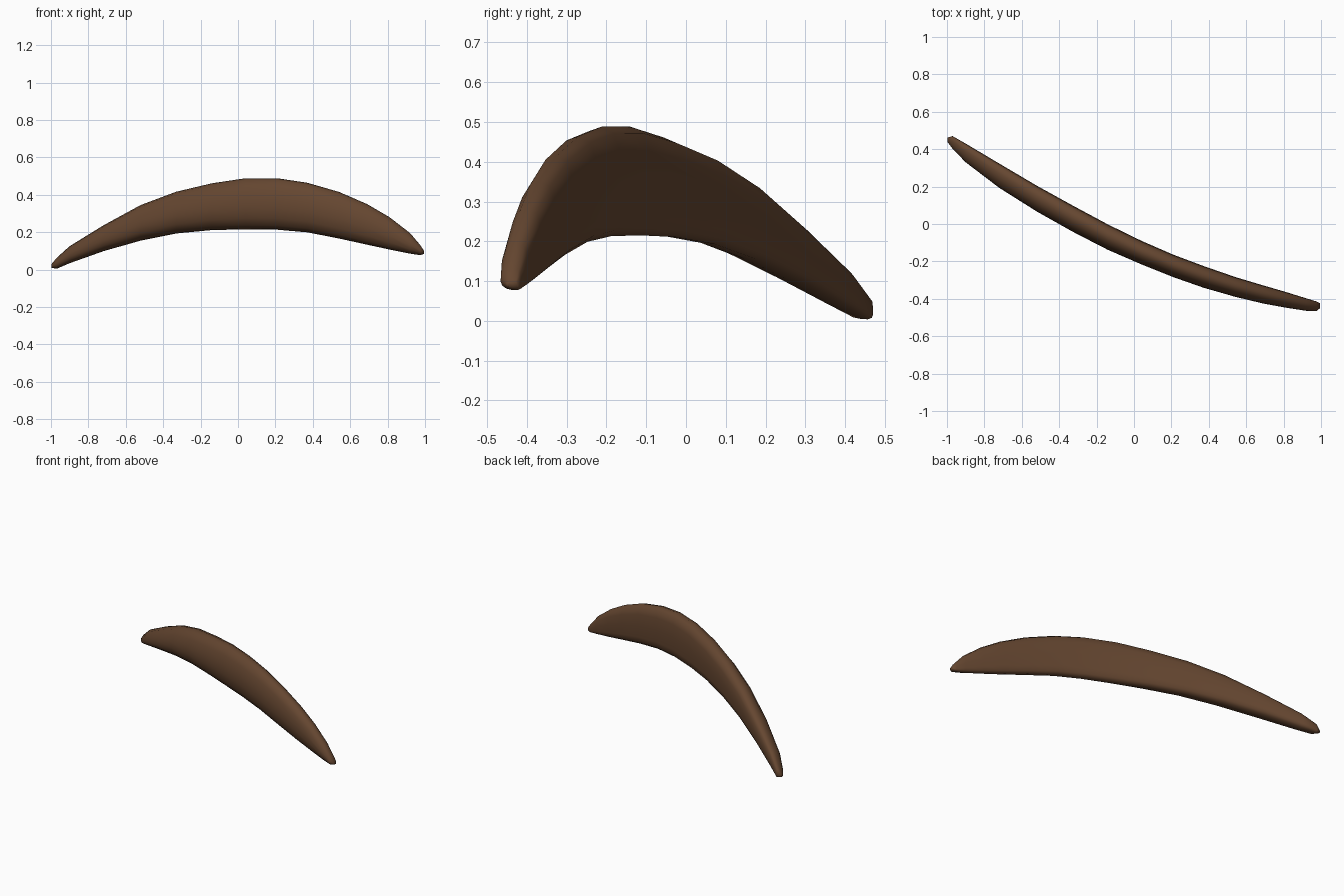
import bpy, bmesh

mat = bpy.data.materials.new("dark brown")
mat.diffuse_color = (0.13, 0.062, 0.03, 1)

# Stations along the arc: x, bottom z, top z, back y, front y
STATIONS = [
    (-0.998, 0.010, 0.028, 0.462, 0.440),
    (-0.970, 0.004, 0.062, 0.470, 0.402),
    (-0.900, 0.034, 0.125, 0.430, 0.330),
    (-0.720, 0.098, 0.236, 0.323, 0.193),
    (-0.520, 0.155, 0.345, 0.205, 0.067),
    (-0.330, 0.193, 0.416, 0.100, -0.040),
    (-0.140, 0.211, 0.461, -0.002, -0.138),
    (0.040, 0.215, 0.488, -0.090, -0.216),
    (0.210, 0.213, 0.488, -0.164, -0.284),
    (0.370, 0.199, 0.464, -0.224, -0.340),
    (0.540, 0.166, 0.415, -0.283, -0.389),
    (0.690, 0.133, 0.350, -0.328, -0.425),
    (0.810, 0.107, 0.280, -0.363, -0.447),
    (0.920, 0.085, 0.195, -0.397, -0.464),
    (0.975, 0.077, 0.130, -0.414, -0.466),
    (0.995, 0.084, 0.100, -0.424, -0.450),
]
# Cross-section: flat back, bulging front (u: back to front, v: bottom to top)
SECTION = [(0.2, 0), (0.05, 0.06), (0, 0.2), (0, 0.5), (0.03, 0.78), (0.14, 0.94),
           (0.4, 1), (0.66, 0.96), (0.86, 0.82), (0.98, 0.6), (1, 0.42),
           (0.92, 0.22), (0.72, 0.08), (0.45, 0.015)]

# Curved tapering bar lofted through the stations
bm = bmesh.new()
rings = [[bm.verts.new((x, yb + (yf - yb) * u, zb + (zt - zb) * v)) for u, v in SECTION]
         for x, zb, zt, yb, yf in STATIONS]
n = len(SECTION)
for a, b in zip(rings, rings[1:]):
    for i in range(n):
        j = (i + 1) % n
        bm.faces.new((a[i], a[j], b[j], b[i]))
bm.faces.new(rings[0])
bm.faces.new(rings[-1])
bmesh.ops.recalc_face_normals(bm, faces=bm.faces[:])
for f in bm.faces:
    f.smooth = True
mesh = bpy.data.meshes.new("curved_bar")
bm.to_mesh(mesh)
bm.free()
mesh.materials.append(mat)
bar = bpy.data.objects.new("curved_bar", mesh)
bpy.context.collection.objects.link(bar)
